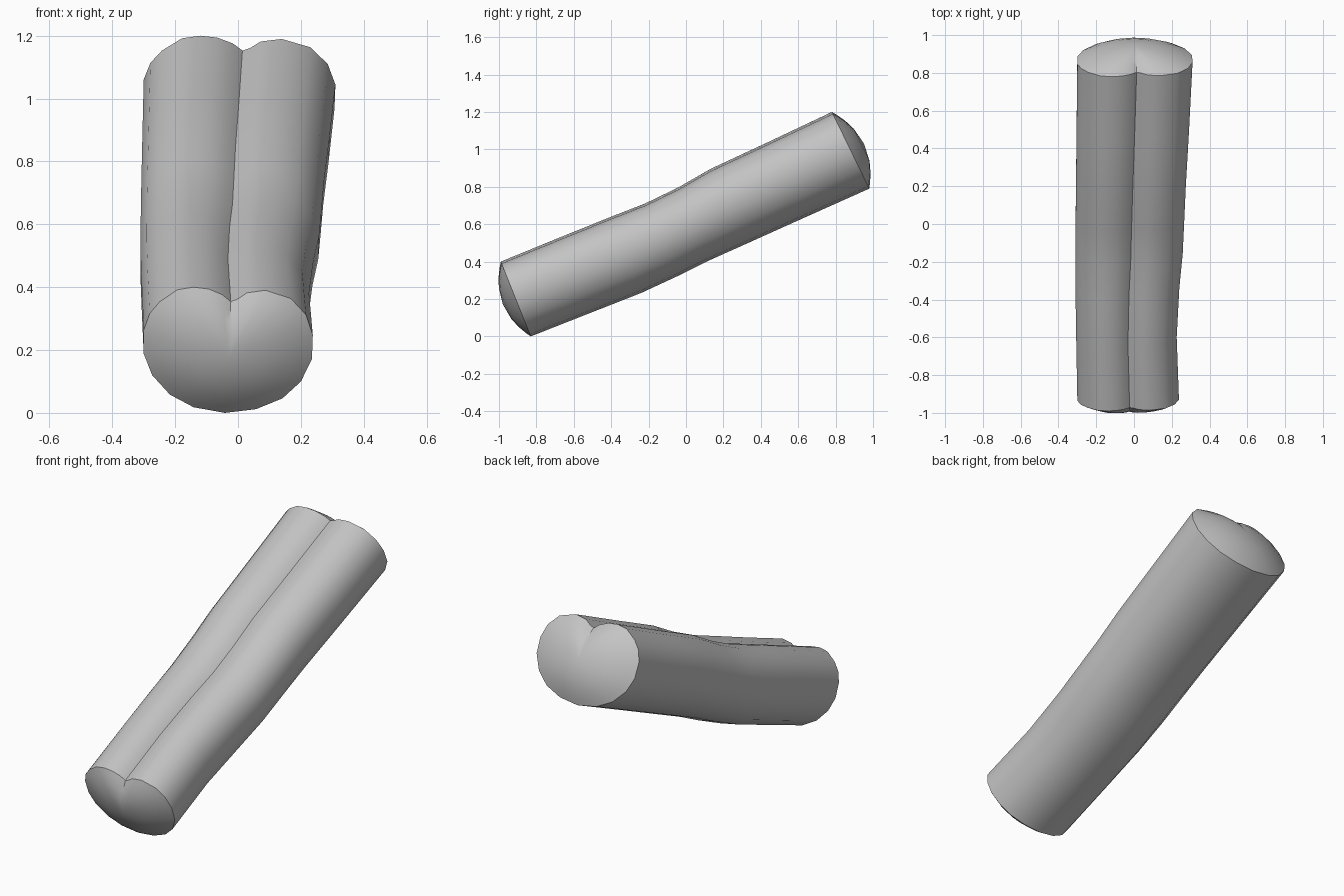
import bpy, bmesh
from mathutils import Vector

if "Cube" in bpy.data.objects:
    bpy.data.objects.remove(bpy.data.objects["Cube"])

# Cross-section: u = across (-1..1), v = bottom to top (0..1), starting at the groove
SECTION = [(.03, .885), (-.07, .94), (-.23, .985), (-.41, 1), (-.6, .98), (-.81, .885),
           (-.93, .79), (-1, .66), (-1, .47), (-.9, .3), (-.69, .145), (-.41, .045),
           (-.04, 0), (.33, .03), (.64, .115), (.86, .25), (.99, .43), (1, .62),
           (.92, .78), (.74, .91), (.44, .975), (.22, .955), (.11, .905)]

# Stations: bottom y, bottom z, top y, top z, left x, right x
STATIONS = [(-.83, .0, -.99, .40, -.300, .238),
            (-.50, .13, -.66, .535, -.306, .226),
            (-.24, .232, -.40, .64, -.310, .240),
            (-.05, .32, -.22, .71, -.310, .258),
            (.11, .40, -.04, .797, -.309, .266),
            (.30, .485, .13, .895, -.307, .274),
            (.60, .62, .42, 1.03, -.304, .291),
            (.98, .79, .78, 1.20, -.300, .310)]


def ring_points(s):
    by, bz, ty, tz, x0, x1 = s
    mid, half = (x0 + x1) / 2, (x1 - x0) / 2
    return [Vector((mid + u * half, by + (ty - by) * v, bz + (tz - bz) * v))
            for u, v in SECTION]


def bridge(bm, a, b):
    n = len(a)
    for i in range(n):
        bm.faces.new((a[i], a[(i + 1) % n], b[(i + 1) % n], b[i]))


def dome(bm, rim, station, side, height):
    # Shallow domed end cap made of shrinking rings
    by, bz, ty, tz, x0, x1 = station
    centre = Vector(((x0 + x1) / 2, (by + ty) / 2, (bz + tz) / 2))
    out = Vector((0, tz - bz, by - ty)).normalized() * side
    points = [v.co.copy() for v in rim]
    last = rim
    for s in (.88, .68, .42):
        ring = [bm.verts.new(centre + (p - centre) * s + out * height * (1 - s * s))
                for p in points]
        bridge(bm, last, ring)
        last = ring
    tip = bm.verts.new(centre + out * height)
    for i in range(len(last)):
        bm.faces.new((last[i], last[(i + 1) % len(last)], tip))


grey = bpy.data.materials.new("grey")
grey.diffuse_color = (.55, .55, .55, 1)
grey.use_nodes = True
grey.node_tree.nodes["Principled BSDF"].inputs["Base Color"].default_value = grey.diffuse_color

# Grooved log body with domed ends
bm = bmesh.new()
rings = [[bm.verts.new(p) for p in ring_points(s)] for s in STATIONS]
for a, b in zip(rings, rings[1:]):
    bridge(bm, a, b)
dome(bm, rings[0], STATIONS[0], -1, .075)
dome(bm, rings[-1], STATIONS[-1], 1, .08)
bmesh.ops.recalc_face_normals(bm, faces=bm.faces)

mesh = bpy.data.meshes.new("grooved_log")
bm.to_mesh(mesh)
bm.free()
mesh.materials.append(grey)
log = bpy.data.objects.new("grooved_log", mesh)
bpy.context.collection.objects.link(log)

# Smooth skin, sharp rims and groove
bpy.context.view_layer.objects.active = log
log.select_set(True)
bpy.ops.object.shade_smooth_by_angle(angle=.61)
